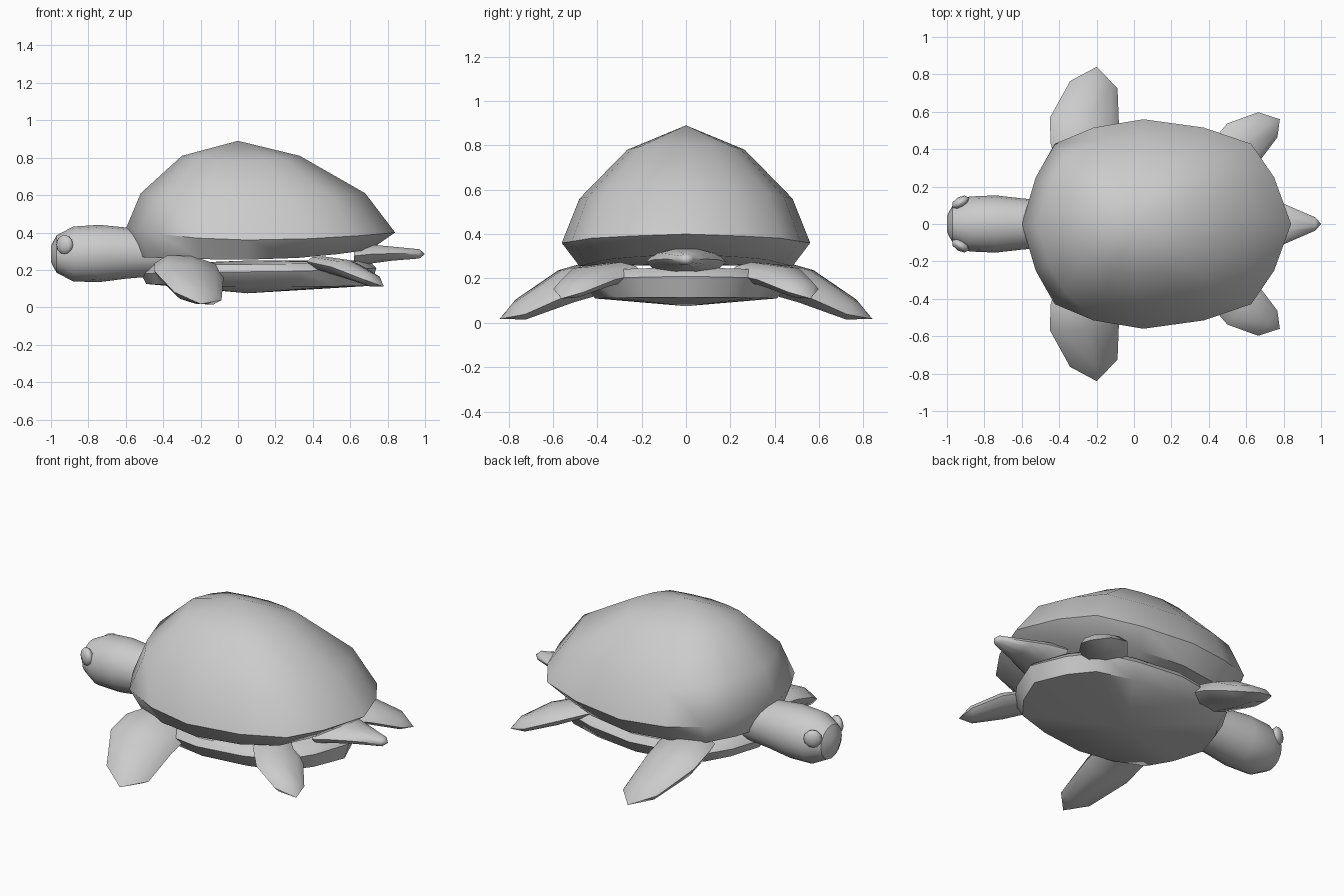
import bpy, bmesh, math
from mathutils import Vector

if "Cube" in bpy.data.objects:
    bpy.data.objects.remove(bpy.data.objects["Cube"])

# quarter outline of the shell as unit x, y
QUARTER = [(1, 0), (0.885, 0.446), (0.73, 0.765), (0.41, 0.92)]


def loft(name, rings, start=None, end=None, angle=50):
    """Skin a list of equal rings; start / end are optional pole points."""
    bm = bmesh.new()
    loops = [[bm.verts.new(p) for p in r] for r in rings]
    n = len(loops[0])
    for a, b in zip(loops, loops[1:]):
        for i in range(n):
            j = (i + 1) % n
            bm.faces.new((a[i], a[j], b[j], b[i]))
    for loop, pole in ((loops[0], start), (loops[-1], end)):
        if pole is None:
            bm.faces.new(loop)
        else:
            c = bm.verts.new(pole)
            for i in range(n):
                bm.faces.new((loop[i], loop[(i + 1) % n], c))
    bmesh.ops.recalc_face_normals(bm, faces=bm.faces)
    me = bpy.data.meshes.new(name)
    bm.to_mesh(me)
    bm.free()
    ob = bpy.data.objects.new(name, me)
    bpy.context.collection.objects.link(ob)
    me.shade_smooth()
    me.set_sharp_from_angle(angle=math.radians(angle))
    return ob


def outline(x0, x1, xc, half_y, z_front, z_side, z_rear):
    """16-sided rounded outline whose height varies from ends to sides."""
    q = QUARTER + [(0, 1)]
    half = q + [(-x, y) for x, y in q[-2::-1]]
    unit = half + [(x, -y) for x, y in half[-2:0:-1]]
    pts = []
    for x, y in unit:
        z_end = z_rear if x > 0 else z_front
        pts.append((xc + x * ((x1 - xc) if x > 0 else (xc - x0)),
                    y * half_y, z_side + (z_end - z_side) * x * x))
    return pts


def section(c, u, v, n=8):
    c, u, v = Vector(c), Vector(u), Vector(v)
    return [c + u * math.cos(2 * math.pi * i / n) + v * math.sin(2 * math.pi * i / n)
            for i in range(n)]


def mirrored(p, s):
    return (p[0], p[1] * s, p[2])


# domed upper shell
loft("upper_shell", [
    outline(-0.30, 0.33, 0.02, 0.265, 0.81, 0.78, 0.81),
    outline(-0.52, 0.68, 0.04, 0.48, 0.61, 0.56, 0.61),
    outline(-0.60, 0.84, 0.05, 0.56, 0.42, 0.36, 0.40),
    outline(-0.55, 0.71, 0.05, 0.48, 0.27, 0.255, 0.31)],
    start=(0, 0, 0.89), end=(0.05, 0, 0.26))

# belly plate
loft("belly_plate", [
    outline(-0.48, 0.70, 0.05, 0.44, 0.23, 0.23, 0.25),
    outline(-0.52, 0.74, 0.05, 0.47, 0.18, 0.19, 0.21),
    outline(-0.49, 0.71, 0.05, 0.41, 0.125, 0.11, 0.115)],
    start=(0.05, 0, 0.25), end=(0.05, 0, 0.075))

# head and neck
HEAD = [(-0.97, 0.10, 0.285), (-0.88, 0.147, 0.285), (-0.74, 0.153, 0.288),
        (-0.60, 0.137, 0.29), (-0.40, 0.12, 0.29)]
loft("head", [section((x, 0, z), (0, r, 0), (0, 0, r), 16) for x, r, z in HEAD],
     start=None, end=(-0.40, 0, 0.29))
loft("nose", [section((x, 0, 0.285), (0, r, 0), (0, 0, r), 16)
              for x, r in ((-0.97, 0.10), (-0.999, 0.045))], end=(-1, 0, 0.285))

# tail
loft("tail", [section((x, 0, z), (0, w, 0), (0, 0, t), 10) for x, w, t, z in
              ((0.62, 0.18, 0.06, 0.275), (0.72, 0.145, 0.052, 0.285),
               (0.82, 0.10, 0.04, 0.287), (0.97, 0.035, 0.026, 0.286))],
     end=(1, 0, 0.285))


def flipper(name, stations, wide, tip, s):
    """Flattened paddle; stations are (centre, half width, half thickness)."""
    along = (Vector(tip) - Vector(stations[0][0])).normalized()
    u = Vector(wide)
    u = (u - along * u.dot(along)).normalized()
    v = along.cross(u)
    rings = [[mirrored(p, s) for p in section(c, u * w, v * t)] for c, w, t in stations]
    loft(name, rings, end=mirrored(tip, s))


for side, s in (("left", -1), ("right", 1)):
    # paddles
    flipper("front_flipper_" + side, [
        ((-0.25, 0.28, 0.21), 0.16, 0.06),
        ((-0.26, 0.40, 0.205), 0.19, 0.075),
        ((-0.265, 0.54, 0.165), 0.19, 0.075),
        ((-0.215, 0.745, 0.06), 0.13, 0.045)],
        (1, 0, -0.22), (-0.20, 0.84, 0.018), s)
    flipper("back_flipper_" + side, [
        ((0.44, 0.29, 0.235), 0.12, 0.04),
        ((0.58, 0.43, 0.205), 0.135, 0.05),
        ((0.715, 0.53, 0.145), 0.085, 0.035)],
        (0.7, -0.7, -0.12), (0.78, 0.56, 0.11), s)

    # eyes, set into the sides of the head
    bpy.ops.mesh.primitive_uv_sphere_add(segments=8, ring_count=6, radius=0.052,
                                         location=(-0.927, s * 0.115, 0.335))
    eye = bpy.context.object
    eye.name = "eye_" + side
    eye.scale = (1, 0.6, 1)
    eye.rotation_euler = (0, 0, s * math.radians(30))
    bpy.ops.object.shade_smooth()
